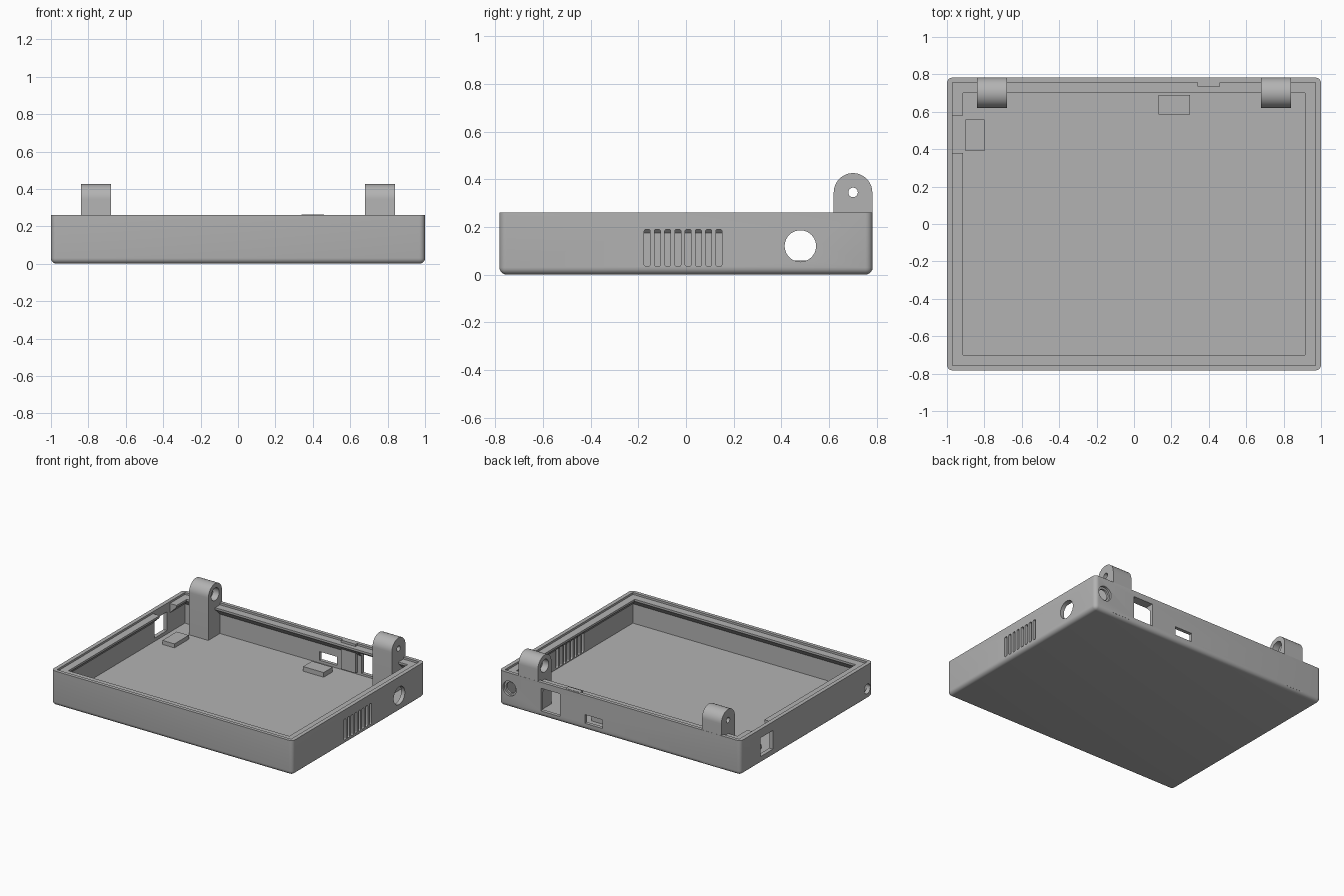
import bpy, bmesh, math
from mathutils import Matrix, Vector

default = bpy.data.objects.get("Cube")
if default:
    bpy.data.objects.remove(default, do_unlink=True)

gray = bpy.data.materials.new("plain gray")
gray.use_nodes = True
COLOR = (0.45, 0.45, 0.45, 1)
gray.diffuse_color = COLOR
gray.node_tree.nodes["Principled BSDF"].inputs["Base Color"].default_value = COLOR

HALF_Y, RIM, FLOOR = 0.783, 0.26, 0.03


def finish_mesh(name, bm):
    bmesh.ops.recalc_face_normals(bm, faces=bm.faces)
    mesh = bpy.data.meshes.new(name)
    bm.to_mesh(mesh)
    bm.free()
    mesh.materials.append(gray)
    obj = bpy.data.objects.new(name, mesh)
    bpy.context.collection.objects.link(obj)
    return obj


def box(name, xs, ys, zs, bevel=0, keep=None):
    bm = bmesh.new()
    bmesh.ops.create_cube(bm, size=1)
    for v in bm.verts:
        v.co = Vector([lo + (c + 0.5) * (hi - lo) for c, (lo, hi) in zip(v.co, (xs, ys, zs))])
    if bevel:
        edges = [e for e in bm.edges if keep(e)]
        bmesh.ops.bevel(bm, geom=edges, offset=bevel, segments=5, profile=0.5, affect='EDGES')
    return finish_mesh(name, bm)


def cylinder(name, center, radius, length, axis):
    bm = bmesh.new()
    turn = Matrix.Rotation(math.pi / 2, 4, 'Y' if axis == 'X' else 'X')
    bmesh.ops.create_cone(bm, cap_ends=True, segments=40, radius1=radius, radius2=radius,
                          depth=length, matrix=Matrix.Translation(center) @ turn)
    return finish_mesh(name, bm)


def prism_x(name, outline, x0, x1):
    """Extrude a (y, z) outline along x."""
    bm = bmesh.new()
    face = bm.faces.new([bm.verts.new((x0, y, z)) for y, z in outline])
    out = bmesh.ops.extrude_face_region(bm, geom=[face])
    moved = [g for g in out["geom"] if isinstance(g, bmesh.types.BMVert)]
    bmesh.ops.translate(bm, verts=moved, vec=(x1 - x0, 0, 0))
    return finish_mesh(name, bm)


def stacked_rectangles(name, levels):
    """Solid through rectangles given as (half x, half y, z)."""
    bm = bmesh.new()
    rings = [[bm.verts.new((sx * hx, sy * hy, z)) for sx, sy in ((-1, -1), (1, -1), (1, 1), (-1, 1))]
             for hx, hy, z in levels]
    for a, b in zip(rings, rings[1:]):
        for i in range(4):
            j = (i + 1) % 4
            bm.faces.new((a[i], a[j], b[j], b[i]))
    bm.faces.new(rings[0])
    bm.faces.new(rings[-1])
    return finish_mesh(name, bm)


def cut(obj, cutters):
    """Subtract the cutters, bake the result and drop the helpers."""
    for c in cutters:
        c.hide_render = True
        mod = obj.modifiers.new("cut", 'BOOLEAN')
        mod.operation, mod.solver, mod.object = 'DIFFERENCE', 'EXACT', c
    bpy.context.view_layer.update()
    deps = bpy.context.evaluated_depsgraph_get()
    mesh = bpy.data.meshes.new_from_object(obj.evaluated_get(deps))
    obj.modifiers.clear()
    obj.data = mesh
    mesh.materials.clear()
    mesh.materials.append(gray)
    for c in cutters:
        bpy.data.objects.remove(c, do_unlink=True)


def smooth(obj):
    bpy.ops.object.select_all(action='DESELECT')
    obj.select_set(True)
    bpy.context.view_layer.objects.active = obj
    bpy.ops.object.shade_smooth_by_angle(angle=math.radians(30))


# Tray shell, rounded on every edge except the rim
tray = box("tray_shell", (-1, 1), (-HALF_Y, HALF_Y), (0, RIM), 0.03,
           lambda e: min(v.co.z for v in e.verts) < 0.01)

# Cavity with an inward ledge that is chamfered underneath
cutters = [stacked_rectangles("cavity_cutter", [
    (0.97, 0.757, FLOOR), (0.97, 0.757, 0.175), (0.915, 0.7, 0.23),
    (0.915, 0.7, 0.245), (0.97, 0.757, 0.245), (0.97, 0.757, 0.3)])]

# Side openings: ledge gap and port on one side, vents and round hole on the other
cutters += [
    box("ledge_gap_cutter", (-0.97, -0.9), (0.38, 0.58), (0.04, 0.3)),
    box("side_port_cutter", (-1.1, -0.95), (0.4, 0.545), (0.055, 0.195)),
    cylinder("side_small_hole_cutter", (-1, -0.717, 0.08), 0.036, 0.2, 'X'),
    cylinder("side_round_hole_cutter", (1, 0.48, 0.12), 0.066, 0.2, 'X'),
]
for i in range(8):
    y = -0.163 + i * 0.043
    cutters.append(box("vent_cutter", (0.95, 1.1), (y - 0.0125, y + 0.0125), (0.035, 0.19), 0.008,
                       lambda e: abs(e.verts[0].co.x - e.verts[1].co.x) > 0.1))

# Back openings: slot, large port and round socket
cutters += [
    box("back_slot_cutter", (0.145, 0.29), (0.74, 0.9), (0.05, 0.115)),
    box("back_port_cutter", (0.495, 0.655), (0.69, 0.9), (0.045, 0.215)),
    cylinder("back_socket_cutter", (0.914, HALF_Y, 0.143), 0.055, 0.12, 'Y'),
]
cut(tray, cutters)
smooth(tray)

# Stepped ring inside the round socket
ring = cylinder("socket_ring", (0.914, 0.758, 0.143), 0.0555, 0.016, 'Y')
cut(ring, [cylinder("ring_cutter", (0.914, 0.758, 0.143), 0.04, 0.1, 'Y')])
smooth(ring)

# Hinge posts with a pin hole, counterbored on the inward face
R, PIN_Y, PIN_Z = 0.081, 0.701, 0.345
arch = [(PIN_Y + R * math.cos(a), PIN_Z + R * math.sin(a))
        for a in (math.pi * i / 24 for i in range(25))]
outline = [(PIN_Y - R, 0.02), (PIN_Y + R, 0.02)] + arch
for side, label in ((1, "left"), (-1, "right")):
    post = prism_x(label + "_hinge_post", outline, side * 0.68, side * 0.84)
    cut(post, [cylinder("pin_cutter", (side * 0.76, PIN_Y, PIN_Z), 0.02, 0.4, 'X'),
               cylinder("bore_cutter", (side * 0.68, PIN_Y, PIN_Z), 0.047, 0.1, 'X')])
    smooth(post)

# Board rests on the floor and the latch slab on the back wall
box("side_board_rest", (-0.9, -0.8), (0.39, 0.56), (0.02, 0.06))
box("back_board_rest", (0.13, 0.3), (0.585, 0.69), (0.02, 0.065))
box("latch_slab", (0.34, 0.46), (0.735, 0.77), (0.045, 0.262))
